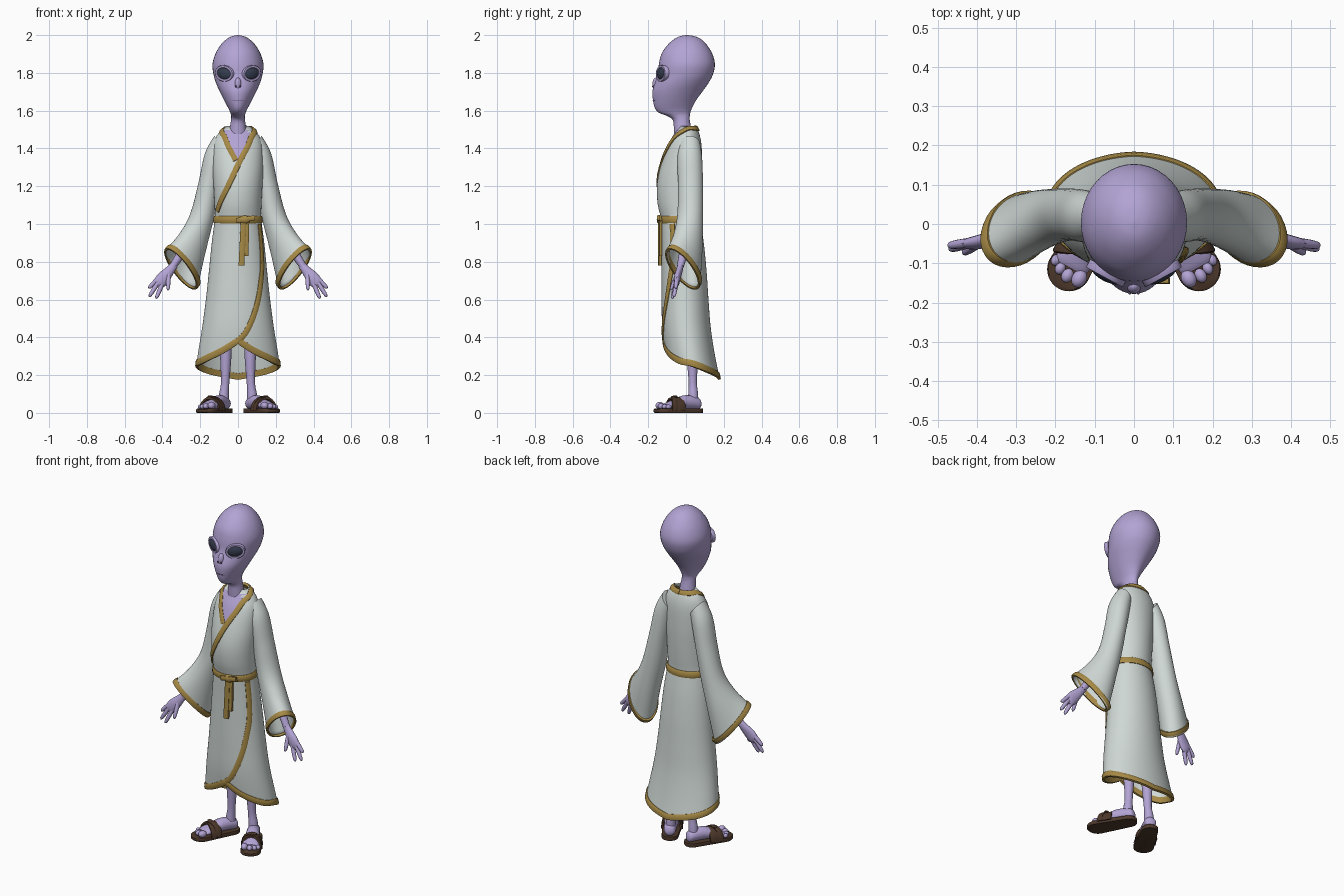
import bpy, bmesh, math
from mathutils import Vector as V

if "Cube" in bpy.data.objects:
    bpy.data.objects.remove(bpy.data.objects["Cube"])


def material(name, rgb):
    m = bpy.data.materials.new(name)
    m.diffuse_color = (*rgb, 1)
    m.use_nodes = True
    m.node_tree.nodes["Principled BSDF"].inputs["Base Color"].default_value = m.diffuse_color
    return m


SKIN = material("lilac_skin", (0.45, 0.37, 0.66))
CLOTH = material("pale_cloth", (0.63, 0.69, 0.67))
GOLD = material("gold_trim", (0.38, 0.25, 0.06))
BROWN = material("sandal_brown", (0.075, 0.04, 0.024))
EYE = material("eye_slate", (0.035, 0.045, 0.075))
MARK = material("dark_lilac", (0.13, 0.09, 0.2))


def sample(table, t):
    """Smooth lookup in rows whose first column is an ascending key."""
    n = len(table)
    t = min(max(t, table[0][0]), table[-1][0])
    i = max(j for j in range(n - 1) if table[j][0] <= t)
    a, b = table[i], table[i + 1]
    p, q = table[max(i - 1, 0)], table[min(i + 2, n - 1)]
    h = b[0] - a[0]
    s = (t - a[0]) / h
    out = []
    for k in range(1, len(a)):
        ma = (b[k] - p[k]) / (b[0] - p[0]) * h
        mb = (q[k] - a[k]) / (q[0] - a[0]) * h
        out.append((2*s**3 - 3*s*s + 1) * a[k] + (s**3 - 2*s*s + s) * ma
                   + (3*s*s - 2*s**3) * b[k] + (s**3 - s*s) * mb)
    return out


def path(rows, k=4):
    """Smoothly resample rows, k steps between neighbours."""
    keyed = [(i, *r) for i, r in enumerate(rows)]
    return [sample(keyed, i / k) for i in range((len(rows) - 1) * k + 1)]


def finish(name, bm, mat, mirror=False, thick=0):
    bmesh.ops.recalc_face_normals(bm, faces=bm.faces)
    me = bpy.data.meshes.new(name)
    bm.to_mesh(me)
    bm.free()
    me.materials.append(mat)
    ob = bpy.data.objects.new(name, me)
    bpy.context.collection.objects.link(ob)
    if thick:
        s = ob.modifiers.new("thickness", 'SOLIDIFY')
        s.thickness, s.offset = thick, 0
    if mirror:
        ob.modifiers.new("mirror", 'MIRROR')
    return ob


def loft(name, rings, mat, caps=(True, True), closed=False, loop=True, **kw):
    """Skin a list of rings; closed joins last ring to first."""
    bm = bmesh.new()
    vs = [[bm.verts.new(p) for p in r] for r in rings]
    n, m = len(vs[0]), len(vs)
    for i in range(m if closed else m - 1):
        for j in range(n if loop else n - 1):
            a, b = vs[i], vs[(i + 1) % m]
            bm.faces.new((a[j], a[(j + 1) % n], b[(j + 1) % n], b[j]))
    if loop and not closed:
        for use, r in zip(caps, (vs[0], vs[-1])):
            if use:
                bm.faces.new(r)
    return finish(name, bm, mat, **kw)


def ring(c, a, b, n=24):
    c, a, b = V(c), V(a), V(b)
    return [c + a * math.cos(2*math.pi*i/n) + b * math.sin(2*math.pi*i/n) for i in range(n)]


def tube(name, pts, mat, k=3, n=12, **kw):
    """Round tube through (x, y, z, radius) rows."""
    p = path(pts, k)
    rings = []
    for i, q in enumerate(p):
        t = (V(p[min(i + 1, len(p) - 1)][:3]) - V(p[max(i - 1, 0)][:3])).normalized()
        a = t.cross(V((0, 1, 0.1))).normalized()
        rings.append(ring(q[:3], a * q[3], t.cross(a) * q[3], n))
    return loft(name, rings, mat, **kw)


def ribbon(name, pn, mat, width, out=0.01, inn=0.006, closed=False, **kw):
    """Flat band along (point, normal) pairs."""
    rings, m = [], len(pn)
    for i, (p, nrm) in enumerate(pn):
        nx, pv = (i + 1, i - 1) if closed else (min(i + 1, m - 1), max(i - 1, 0))
        t = pn[nx % m][0] - pn[pv % m][0]
        s = t.cross(nrm).normalized() * width / 2
        rings.append([p - s - nrm*inn, p - s + nrm*out*0.7, p - s*0.7 + nrm*out,
                      p + s*0.7 + nrm*out, p + s + nrm*out*0.7, p + s - nrm*inn])
    return loft(name, rings, mat, closed=closed, **kw)


def ball(name, loc, size, mat, rot=(0, 0, 0), **kw):
    from mathutils import Matrix, Euler
    bm = bmesh.new()
    bmesh.ops.create_uvsphere(bm, u_segments=24, v_segments=14, radius=1)
    bm.transform(Matrix.LocRotScale(V(loc), Euler(rot), V(size)))
    return finish(name, bm, mat, **kw)


# Robe body: height, half width, front y, back y
BODY = [(.17, .226, -.085, .177), (.3, .21, -.105, .15), (.45, .186, -.122, .127), (.6, .166, -.125, .115),
        (.75, .15, -.125, .105), (.9, .135, -.125, .09), (1.0, .122, -.127, .075), (1.03, .118, -.128, .07),
        (1.1, .12, -.145, .075), (1.2, .125, -.15, .08), (1.3, .13, -.132, .082), (1.42, .125, -.09, .078),
        (1.48, .1, -.055, .066), (1.515, .058, -.035, .05)]
HEM = [(0, .37), (28, .31), (65, .262), (90, .25), (135, .21), (180, .18)]


def hem(d):
    d = abs((d + 180) % 360 - 180)
    return sample(HEM, d)[0]


def body(d, z):
    w, f, b = sample(BODY, z)
    r = math.radians(d)
    return V((w * math.sin(r), (f + b) / 2 - (b - f) / 2 * math.cos(r), z))


def on_body(d, z):
    n = (body(d + 1, z) - body(d - 1, z)).cross(body(d, z + .004) - body(d, z - .004))
    return body(d, z), n.normalized()


DEG = [i * 5 for i in range(72)]
rows = [[body(d, hem(d) * (1 - t / 24) + 1.03 * t / 24) for d in DEG] for t in range(25)]
rows += [[body(d, 1.03 + .485 * t / 20) for d in DEG] for t in range(1, 21)]
loft("robe_body", rows, CLOTH, caps=(False, False), thick=.008)

# Robe trim, belt and exposed chest
ribbon("hem_trim", [on_body(d, hem(d) + .013) for d in DEG], GOLD, .034, closed=True)
edge = path([(64, 1.0), (59, .8), (50, .7), (39, .6), (25, .5), (11, .42), (-2, .378)])
ribbon("front_edge_trim", [on_body(*p) for p in edge], GOLD, .03)
NECK = [(180, 1.503), (130, 1.503), (90, 1.5), (42, 1.465), (21, 1.4), (5, 1.335)]
short = path([(-d, z) for d, z in NECK])
ribbon("under_lapel", [on_body(*p) for p in short], GOLD, .028, .009)
ribbon("over_lapel", [on_body(*p) for p in path(NECK + [(-24, 1.2), (-62, 1.07)])], GOLD, .03, .012)
chest = []
for i in range(9):
    z = 1.33 + .165 * i / 8
    half = sample([(1.33, 3), (1.4, 20), (1.465, 42), (1.5, 80)], z)[0]
    chest.append([p + n * .005 for p, n in (on_body(half * j / 6, z) for j in range(-6, 7))])
loft("chest_skin", chest, SKIN, loop=False)
ribbon("belt", [on_body(d, 1.023) for d in DEG], GOLD, .038, .012, closed=True)
ball("belt_knot", (.035, -.138, 1.023), (.03, .017, .022), GOLD)
ribbon("belt_bow", [(V((x, -.143, 1.02 + x * .15)), V((0, -1, 0))) for x in (-.01, .03, .09)], GOLD, .026)
for nm, x0, x1, z1, y in (("belt_end_left", .03, .018, .78, -.137), ("belt_end_right", .045, .04, .83, -.132)):
    ribbon(nm, [(V((x0 + (x1 - x0)*t, y, 1.02 + (z1 - 1.02)*t)), V((0, -1, 0))) for t in (0, .5, 1)], GOLD, .03)

# Sleeves: centre, outward axis, forward axis
SLEEVE = [(.095, .02, 1.42, .03, 0, .042, 0, -.052, 0), (.125, .02, 1.34, .047, 0, .03, 0, -.062, 0),
          (.155, .024, 1.2, .05, 0, .02, 0, -.062, 0), (.19, .022, 1.04, .055, .004, .025, 0, -.064, .01),
          (.24, .01, .9, .062, .02, .03, .02, -.07, .05), (.3, -.015, .76, .068, .035, .035, .05, -.08, .1)]
sl = path(SLEEVE, 6)
loft("sleeves", [ring(r[:3], r[3:6], r[6:], 32) for r in sl], CLOTH, caps=(True, False),
     thick=.008, mirror=True)
c = V(sl[-1][:3])
axis = V(sl[-1][3:6]).cross(V(sl[-1][6:])).normalized()
cuff = ring(c + (V(sl[-3][:3]) - c) * .25, sl[-1][3:6], sl[-1][6:], 32)
ribbon("cuff_trim", [(p, (p - c - axis * (p - c).dot(axis)).normalized()) for p in cuff],
       GOLD, .03, .007, closed=True, mirror=True)

# Forearms, palms and fingers
tube("forearms", [(.23, .01, .95, .03), (.29, -.01, .86, .025), (.345, -.03, .775, .019)], SKIN, mirror=True)
E, N = V((.76, 0, .65)), V((0, -1, 0))
palm = path([(.335, -.028, .785, .02, .016), (.36, -.035, .755, .025, .018), (.39, -.045, .72, .034, .018),
             (.415, -.05, .69, .033, .015), (.428, -.053, .675, .02, .007)])
loft("palms", [ring(p[:3], E * p[3], N * p[4], 16) for p in palm], SKIN, mirror=True)
for nm, a, b in (("outer_finger", (.425, -.048, .71), (.473, -.055, .66)),
                 ("middle_finger", (.42, -.05, .695), (.47, -.064, .615)),
                 ("inner_finger", (.4, -.052, .685), (.434, -.074, .605)),
                 ("thumb", (.368, -.045, .735), (.37, -.08, .65))):
    a, b = V(a), V(b)
    tube(nm, [(*a.lerp(b, t), r) for t, r in ((0, .012), (.5, .0115), (.88, .009), (1, .003))], SKIN, mirror=True)

# Head and neck: height, half width, front y, back y
HEAD = [(2.0, .003, 0, .01), (1.993, .035, -.035, .05), (1.975, .065, -.068, .085), (1.945, .094, -.1, .113),
        (1.9, .12, -.13, .14), (1.845, .135, -.144, .153), (1.79, .129, -.15, .142), (1.745, .116, -.166, .118),
        (1.7, .096, -.178, .086), (1.65, .071, -.174, .05), (1.61, .05, -.163, .03), (1.587, .04, -.14, .022),
        (1.572, .036, -.1, .02), (1.55, .037, -.07, .02), (1.5, .045, -.064, .028), (1.4, .06, -.06, .04)]
loft("head", [ring((0, (f + b) / 2, z), (w, 0, 0), (0, (b - f) / 2, 0), 40) for z, w, f, b in path(HEAD)], SKIN)

# Eyes with lids, nostrils and mouth
TILT, TURN = -.22, .5
ball("eyes", (.07, -.126, 1.797), (.046, .02, .034), EYE, (0, TILT, TURN), mirror=True)
ct, st, cz, sz = math.cos(TILT), math.sin(TILT), math.cos(TURN), math.sin(TURN)
ax = V((ct * cz, ct * sz, -st))
up = V((st * cz, st * sz, ct))
nrm = up.cross(ax).normalized()
nrm = nrm if nrm.y < 0 else -nrm
lid = [(p, nrm) for p in ring(V((.07, -.125, 1.797)) + nrm * .004, ax * .047, up * .036, 32)]
ribbon("eyelids", lid, SKIN, .014, .008, .015, closed=True, mirror=True)
ball("nose", (0, -.158, 1.74), (.018, .02, .035), SKIN)
ball("nostrils", (.011, -.1755, 1.728), (.004, .004, .006), MARK, (0, .4, 0), mirror=True)
lips = [(V((x, -.062 - .113 * math.sqrt(1 - (x / .074)**2), 1.655)), V((x * 4, -1, 0)).normalized())
        for x in (-.03, -.015, 0, .015, .03)]
ribbon("mouth", lips, MARK, .003, .002)

# Legs
tube("legs", [(.07, .035, .6, .04), (.066, .033, .4, .034), (.065, .034, .28, .029), (.068, .036, .16, .022),
              (.074, .038, .1, .026), (.077, .038, .05, .028)], SKIN, n=20, mirror=True)

# Feet and sandals, laid out along the turned-out foot direction
U = V((.09, -.16, 0)).normalized()
W = V((-U.y, U.x, 0))


def foot(u, v, z):
    return V((.075, .045, z)) + U * u + W * v


feet = path([(-.035, .045, .012, .012), (-.022, .05, .03, .03), (.02, .056, .035, .036), (.07, .056, .038, .036),
             (.12, .046, .045, .027), (.165, .038, .046, .017), (.18, .036, .038, .01)])
loft("feet", [ring(foot(u, 0, z), W * w, (0, 0, h), 20) for u, z, w, h in feet], SKIN, mirror=True)
for i, (u, v, r) in enumerate(((.192, -.034, .019), (.2, -.004, .015), (.193, .021, .013), (.18, .041, .012))):
    ball("toe_%d" % (i + 1), foot(u, v, .02 + r), (r, r * 1.25, r), SKIN, (0, 0, .51), mirror=True)
outline = []
for i in range(25):
    a = math.pi * (.5 + i / 24)
    outline.append((.046 * math.cos(a), .046 * math.sin(a)))
for i in range(25):
    a = math.pi * (1.5 + i / 24)
    outline.append((.184 + .056 * math.cos(a), .056 * math.sin(a)))
loft("sandal_soles", [[foot(u * s, v * s, z) for u, v in outline]
                      for z, s in ((0, .98), (.004, 1), (.018, 1), (.022, .98))], BROWN, mirror=True)
for nm, u, wid, w, h, skew in (("wide_straps", .115, .062, .053, .066, 0), ("cross_straps", .125, .028, .055, .071, .025)):
    arch = []
    for i in range(17):
        a = math.pi * i / 16
        n = (W * math.cos(a) + V((0, 0, math.sin(a)))).normalized()
        arch.append((foot(u + skew * math.cos(a), w * math.cos(a), .012 + h * math.sin(a)), n))
    ribbon(nm, arch, BROWN, wid, .006, .006, mirror=True)
ball("strap_buckles", foot(.125, .012, .086), (.016, .014, .007), BROWN, (0, 0, .51), mirror=True)

bpy.ops.object.select_all(action='SELECT')
bpy.context.view_layer.objects.active = bpy.context.selected_objects[0]
bpy.ops.object.shade_smooth_by_angle(angle=math.radians(45))
